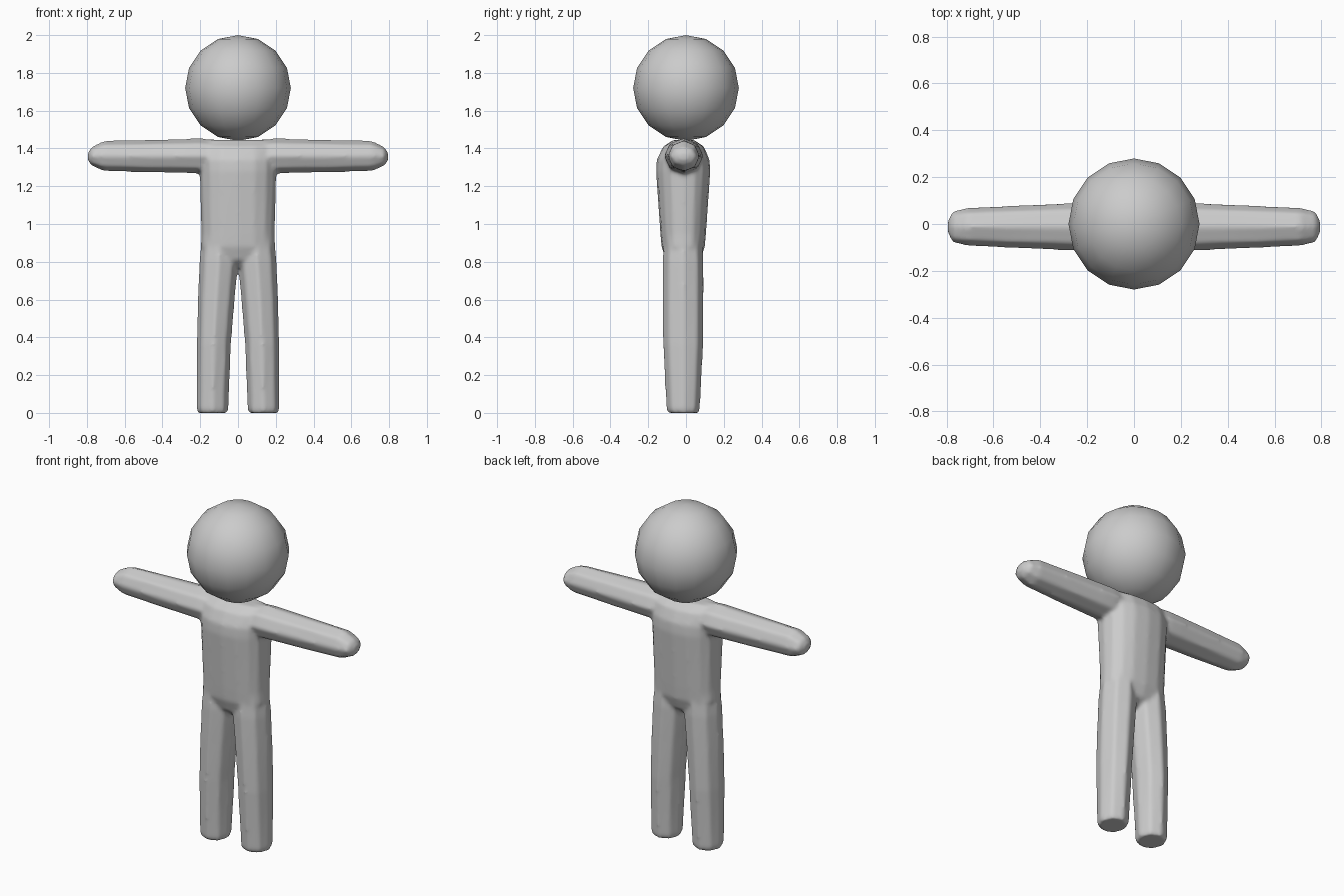
import bpy, bmesh, math
from mathutils import Vector

if "Cube" in bpy.data.objects:
    bpy.data.objects.remove(bpy.data.objects["Cube"])

grey = bpy.data.materials.new("light grey")
grey.diffuse_color = (0.6, 0.6, 0.6, 1)
grey.use_nodes = True
grey.node_tree.nodes["Principled BSDF"].inputs["Base Color"].default_value = grey.diffuse_color


def power(v, e):
    return math.copysign(abs(v) ** e, v)


def loft(bm, rings, axis, sides=8, e=1.0):
    """Skin closed rings. ring = (pos, c1, r1, c2, r2) along axis 'x' or 'z'."""
    loops = []
    for pos, c1, r1, c2, r2 in rings:
        loop = []
        for i in range(sides):
            a = 2 * math.pi * i / sides
            u = c1 + r1 * power(math.cos(a), e)
            v = c2 + r2 * power(math.sin(a), e)
            co = (u, v, pos) if axis == 'z' else (pos, u, v)
            loop.append(bm.verts.new(co))
        loops.append(loop)
    faces = [bm.faces.new(loops[0]), bm.faces.new(loops[-1])]
    for a, b in zip(loops, loops[1:]):
        for i in range(sides):
            j = (i + 1) % sides
            faces.append(bm.faces.new((a[i], a[j], b[j], b[i])))
    bmesh.ops.recalc_face_normals(bm, faces=faces)


bm = bmesh.new()

# torso
loft(bm, [
    (0.77, 0, 0.12, -0.015, 0.04),
    (0.81, 0, 0.18, -0.015, 0.09),
    (0.88, 0, 0.198, -0.015, 0.115),
    (0.95, 0, 0.195, -0.015, 0.121),
    (1.28, 0, 0.203, -0.015, 0.144),
    (1.34, 0, 0.205, -0.015, 0.140),
    (1.41, 0, 0.200, -0.013, 0.108),
    (1.445, 0, 0.180, -0.012, 0.055),
], 'z', sides=16, e=0.85)

for s in (-1, 1):
    # leg
    loft(bm, [
        (0.00, s * 0.135, 0.080, -0.015, 0.084),
        (0.02, s * 0.135, 0.086, -0.015, 0.090),
        (0.36, s * 0.128, 0.092, -0.015, 0.108),
        (0.60, s * 0.115, 0.099, -0.015, 0.110),
        (0.80, s * 0.102, 0.104, -0.015, 0.110),
        (0.95, s * 0.100, 0.090, -0.015, 0.100),
    ], 'z')
    # arm
    loft(bm, [
        (s * 0.02, -0.012, 0.090, 1.360, 0.080),
        (s * 0.20, -0.012, 0.104, 1.360, 0.094),
        (s * 0.27, -0.012, 0.103, 1.360, 0.092),
        (s * 0.71, -0.012, 0.083, 1.360, 0.081),
        (s * 0.775, -0.012, 0.068, 1.358, 0.050),
        (s * 0.795, -0.012, 0.025, 1.357, 0.020),
    ], 'x')

me = bpy.data.meshes.new("body")
bm.to_mesh(me)
bm.free()
body = bpy.data.objects.new("body", me)
bpy.context.collection.objects.link(body)
me.materials.append(grey)

# fuse torso and limbs into one softly blended skin
rm = body.modifiers.new("fuse", 'REMESH')
rm.mode = 'VOXEL'
rm.voxel_size = 0.011
rm.use_smooth_shade = True
sm = body.modifiers.new("soften", 'SMOOTH')
sm.factor = 0.5
sm.iterations = 6

# head
bpy.ops.mesh.primitive_uv_sphere_add(segments=16, ring_count=8, radius=0.28,
                                     location=(0, 0, 1.72))
head = bpy.context.object
head.name = "head"
head.data.materials.append(grey)
bpy.ops.object.shade_smooth()
